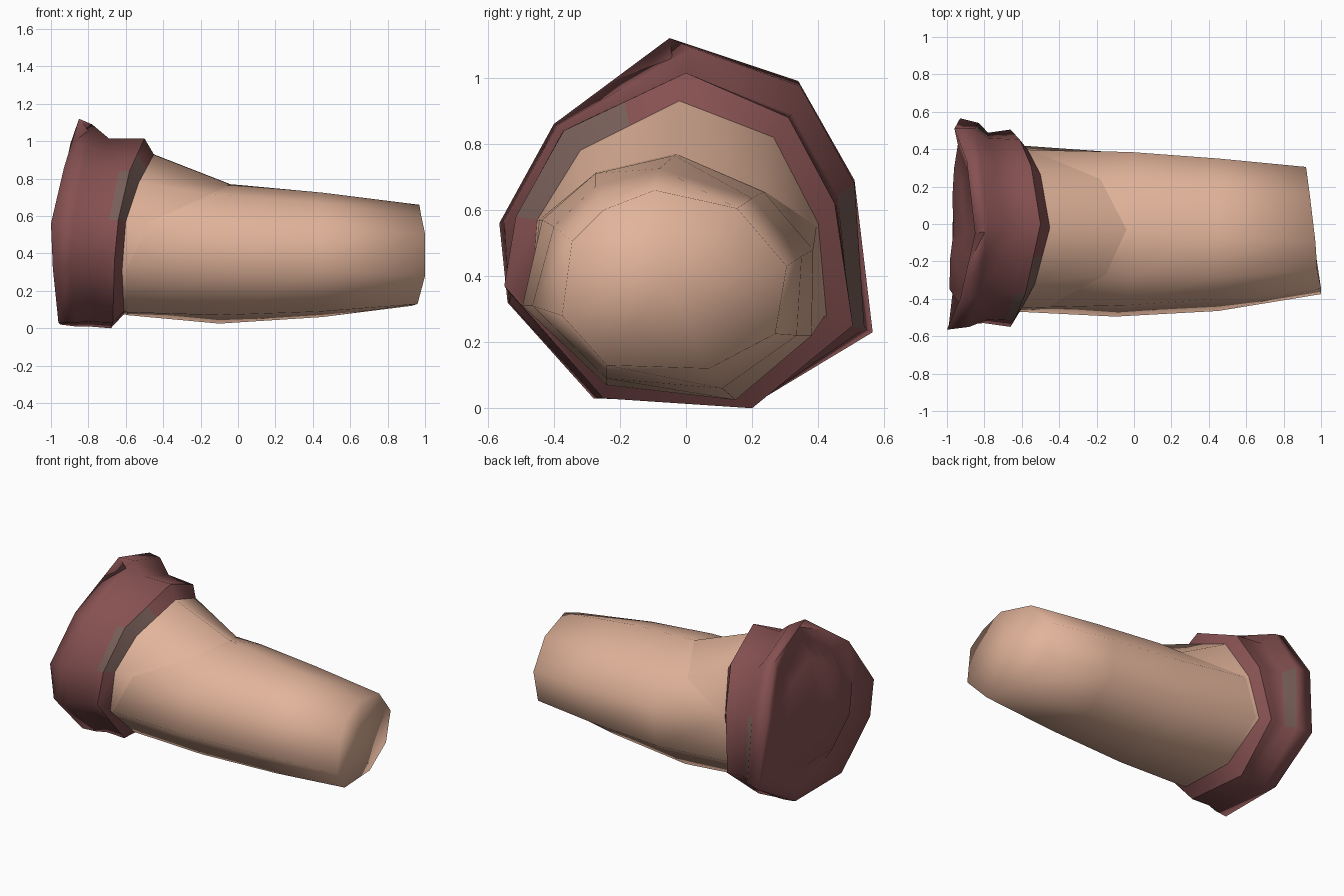
import bpy, bmesh, math
from mathutils import Vector

if "Cube" in bpy.data.objects:
    bpy.data.objects.remove(bpy.data.objects["Cube"])


def material(name, color):
    m = bpy.data.materials.new(name)
    m.diffuse_color = (*color, 1)
    m.use_nodes = True
    m.node_tree.nodes["Principled BSDF"].inputs["Base Color"].default_value = m.diffuse_color
    return m


skin = material("skin", (0.76, 0.455, 0.325))
maroon = material("maroon cloth", (0.24, 0.082, 0.083))
taupe = material("taupe patch", (0.19, 0.115, 0.10))


def ring(xs, yz):
    """Nine-sided loop, starting at the top and turning towards the back."""
    return [Vector((x, y, z)) for x, (y, z) in zip(xs, yz)]


def mix(a, b, t):
    return [p.lerp(q, t) for p, q in zip(a, b)]


def center(r):
    return sum(r, Vector()) / len(r)


def shrink(r, s, dx):
    c = center(r)
    return [c + (p - c) * s + Vector((dx, 0, 0)) for p in r]


def split_last(r):
    """Add a point halfway along the closing side."""
    return r + [r[-1].lerp(r[0], .5)]


def loft(name, rings, mats, cap_start=False, cap_end=False, patch=(), sharp=()):
    """Skin the rings smoothly; rings listed in sharp keep a hard edge."""
    bm = bmesh.new()
    loops = [[bm.verts.new(p) for p in r] for r in rings]
    n = len(loops[0])
    for k in range(len(loops) - 1):
        for i in range(n):
            j = (i + 1) % n
            f = bm.faces.new((loops[k][i], loops[k][j], loops[k + 1][j], loops[k + 1][i]))
            f.material_index = 1 if (k, i) in patch else 0
    for use, k in ((cap_start, 0), (cap_end, -1)):
        if use:
            c = bm.verts.new(center(rings[k]))
            for i in range(n):
                bm.faces.new((loops[k][i], loops[k][(i + 1) % n], c))
    bmesh.ops.recalc_face_normals(bm, faces=bm.faces)
    for f in bm.faces:
        f.smooth = True
    for k in sharp:
        for i in range(n):
            bm.edges.get((loops[k][i], loops[k][(i + 1) % n])).smooth = False
    me = bpy.data.meshes.new(name)
    bm.to_mesh(me)
    bm.free()
    for m in mats:
        me.materials.append(m)
    ob = bpy.data.objects.new(name, me)
    bpy.context.collection.objects.link(ob)
    return ob


# Cuff: back cap, flared rim, crease, band, front lip
rim = ring((-.85, -.895, -.96, -.93, -.95, -.96, -.99, -1.0, -.93),
           ((-.05, 1.12), (.34, .99), (.51, .69), (.565, .23), (.20, .02),
            (-.28, .03), (-.54, .32), (-.565, .56), (-.40, .86)))
flare = ring((-.78, -.82, -.85, -.83, -.87, -.87, -.90, -.88, -.83),
             ((.02, 1.09), (.345, .975), (.51, .68), (.54, .24), (.20, .01),
              (-.27, .03), (-.535, .32), (-.55, .57), (-.39, .855)))
crease = ring((-.69, -.74, -.78, -.78, -.80, -.80, -.80, -.78, -.74),
              ((0, 1.015), (.32, .89), (.46, .64), (.488, .25), (.20, .01),
               (-.25, .035), (-.53, .34), (-.51, .58), (-.375, .84)))
lip = ring((-.50, -.55, -.61, -.66, -.68, -.67, -.66, -.64, -.58),
           ((0, 1.015), (.31, .88), (.45, .62), (.505, .25), (.20, 0),
            (-.25, .03), (-.55, .37), (-.515, .58), (-.37, .84)))
opening = ring((-.45, -.50, -.57, -.63, -.61, -.61, -.62, -.60, -.53),
               ((-.02, .93), (.265, .82), (.40, .56), (.425, .28), (.16, .075),
                (-.24, .09), (-.47, .31), (-.45, .57), (-.32, .78)))
# Groove inside the rim, deep at the front side and shallow at the back side
groove = [p + Vector((.09 if p.y < .02 else .015, 0, 0)) for p in shrink(rim, .84, 0)]
bulge = shrink(rim, .6, -.01)
parts = [shrink(rim, .3, -.025), bulge, groove, rim, flare, crease,
         mix(crease, lip, .65), lip, opening, shrink(opening, .97, -.05)]
loft("cuff", [split_last(r) for r in parts], [maroon, taupe], cap_start=True,
     patch={(6, 7), (7, 7), (7, 8), (4, 2)}, sharp=(7, 8))

# Folded skin between the cuff and the main limb
fold = ring((-.04, -.18, -.55, -.61, -.59, -.59, -.60, -.47, -.15),
            ((-.03, .77), (.24, .655), (.395, .55), (.42, .28), (.16, .07),
             (-.24, .085), (-.47, .31), (-.445, .57), (-.27, .715)))
loft("limb_base", [opening, fold], [skin])

# Main tapering limb with a closed end
middle = ring((.02, 0, -.02, -.05, -.10, -.10, -.10, -.05, 0),
              ((-.035, .765), (.235, .655), (.385, .48), (.38, .22), (.15, .025),
               (-.24, .07), (-.495, .31), (-.435, .57), (-.275, .71)))
outer = ring((.45,) * 9,
             ((-.08, .725), (.20, .635), (.35, .46), (.335, .22), (.11, .06),
              (-.24, .09), (-.465, .31), (-.40, .55), (-.275, .67)))
tip = ring((.97, .94, .92, .91, .93, .96, 1.0, 1.0, .98),
           ((-.095, .66), (.155, .605), (.305, .43), (.27, .225), (.07, .12),
            (-.24, .13), (-.375, .28), (-.345, .505), (-.25, .60)))
loft("limb", [fold, middle, outer, tip], [skin], cap_end=True)
